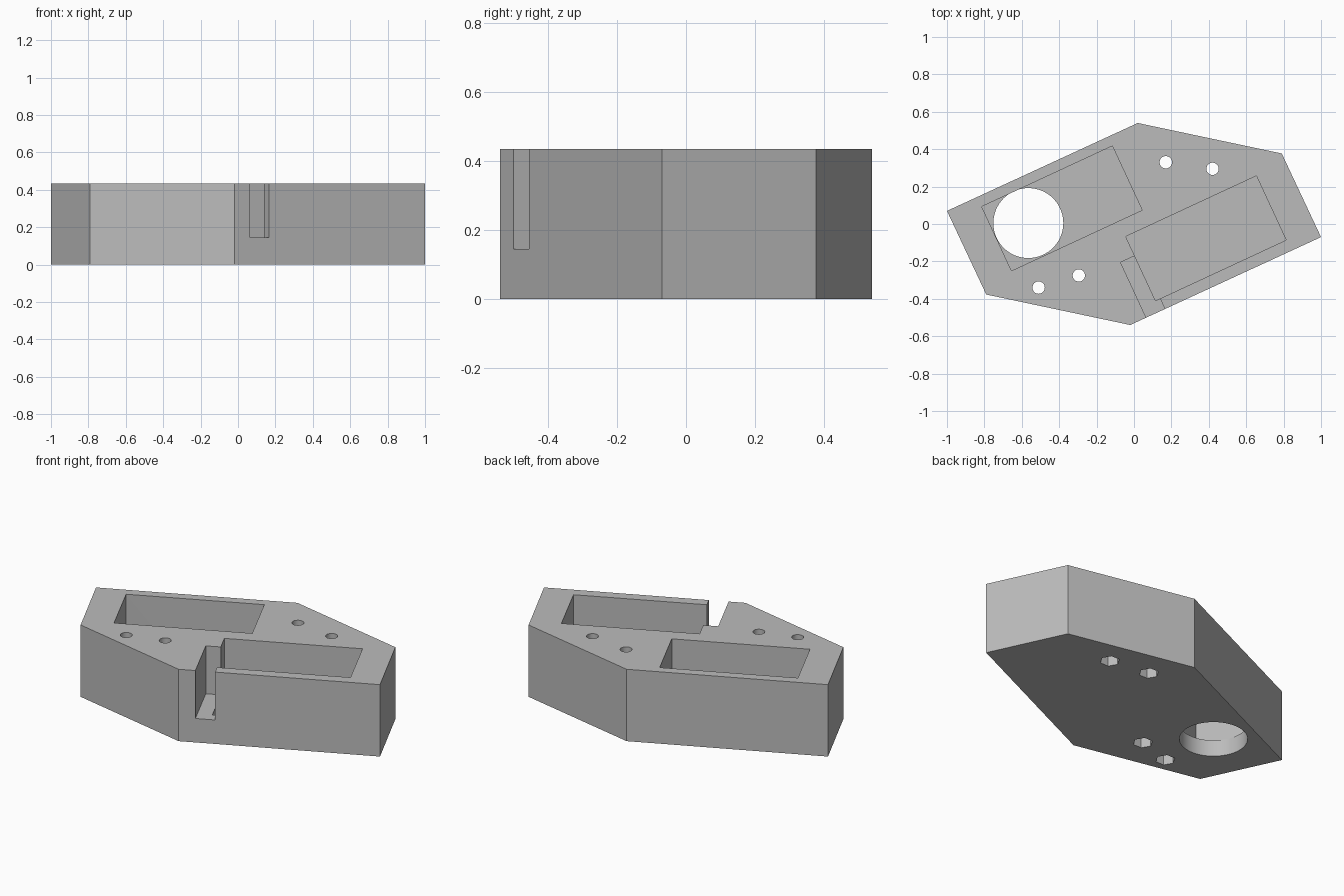
import bpy, bmesh, math
from mathutils import Vector

cube = bpy.data.objects.get("Cube")
if cube:
    bpy.data.objects.remove(cube, do_unlink=True)

HEIGHT = 0.435
FLOOR = 0.10
TOP = HEIGHT + 0.1

grey = bpy.data.materials.new("plain_grey")
grey.use_nodes = True
colour = (0.5, 0.5, 0.5, 1)
grey.diffuse_color = colour
grey.node_tree.nodes["Principled BSDF"].inputs["Base Color"].default_value = colour


def prism(name, outline, z0, z1):
    """Extrude a counter-clockwise outline from z0 to z1."""
    bm = bmesh.new()
    face = bm.faces.new([bm.verts.new((x, y, z0)) for x, y in outline])
    ext = bmesh.ops.extrude_face_region(bm, geom=[face])
    top = [v for v in ext["geom"] if isinstance(v, bmesh.types.BMVert)]
    bmesh.ops.translate(bm, verts=top, vec=(0, 0, z1 - z0))
    bmesh.ops.recalc_face_normals(bm, faces=bm.faces)
    mesh = bpy.data.meshes.new(name)
    bm.to_mesh(mesh)
    bm.free()
    mesh.materials.append(grey)
    obj = bpy.data.objects.new(name, mesh)
    bpy.context.collection.objects.link(obj)
    return obj


def ring(centre, radius, sides, turn=0.0):
    return [(centre[0] + radius * math.cos(turn + math.tau * i / sides),
             centre[1] + radius * math.sin(turn + math.tau * i / sides))
            for i in range(sides)]


def cut(target, outline, z0, z1):
    """Subtract a prism from the target and discard the cutter."""
    cutter = prism("cutter", outline, z0, z1)
    cutter.hide_render = True
    mod = target.modifiers.new("cut", 'BOOLEAN')
    mod.operation = 'DIFFERENCE'
    mod.solver = 'EXACT'
    mod.object = cutter
    bpy.context.view_layer.objects.active = target
    bpy.ops.object.modifier_apply(modifier=mod.name)
    bpy.data.objects.remove(cutter, do_unlink=True)


# Six-sided block: half the outline, repeated by a half turn
half = [(-1, 0.07), (-0.79, -0.377), (-0.02, -0.54)]
body = prism("holder_block", half + [(-x, -y) for x, y in half], 0, HEIGHT)

# Two rectangular pockets, slanted with the block's long sides
along = Vector((0.907, 0.421))
across = Vector((-0.421, 0.907))
for corner in (Vector((-0.655, -0.25)), Vector((0.115, -0.41))):
    length, width = along * 0.77, across * 0.378
    cut(body, [corner, corner + length, corner + length + width, corner + width],
        FLOOR, TOP)

# Side slot opening into the right pocket
start = Vector((0.065, -0.5))
near, far, side = start - across * 0.1, start + across * 0.325, along * 0.11
cut(body, [near, near + side, far + side, far], 0.145, TOP)

# Large round opening through the left pocket floor
cut(body, ring((-0.565, 0.005), 0.187, 64), -0.1, FLOOR + 0.1)

# Screw holes with hexagonal nut recesses underneath
for spot in ((0.17, 0.33), (0.42, 0.295), (-0.51, -0.34), (-0.295, -0.275)):
    cut(body, ring(spot, 0.033, 32), -0.1, TOP)
    cut(body, ring(spot, 0.055, 6), -0.1, 0.06)

# Smooth round walls, sharp corners
bpy.ops.object.select_all(action='DESELECT')
body.select_set(True)
bpy.context.view_layer.objects.active = body
bpy.ops.object.shade_smooth_by_angle(angle=math.radians(30))
